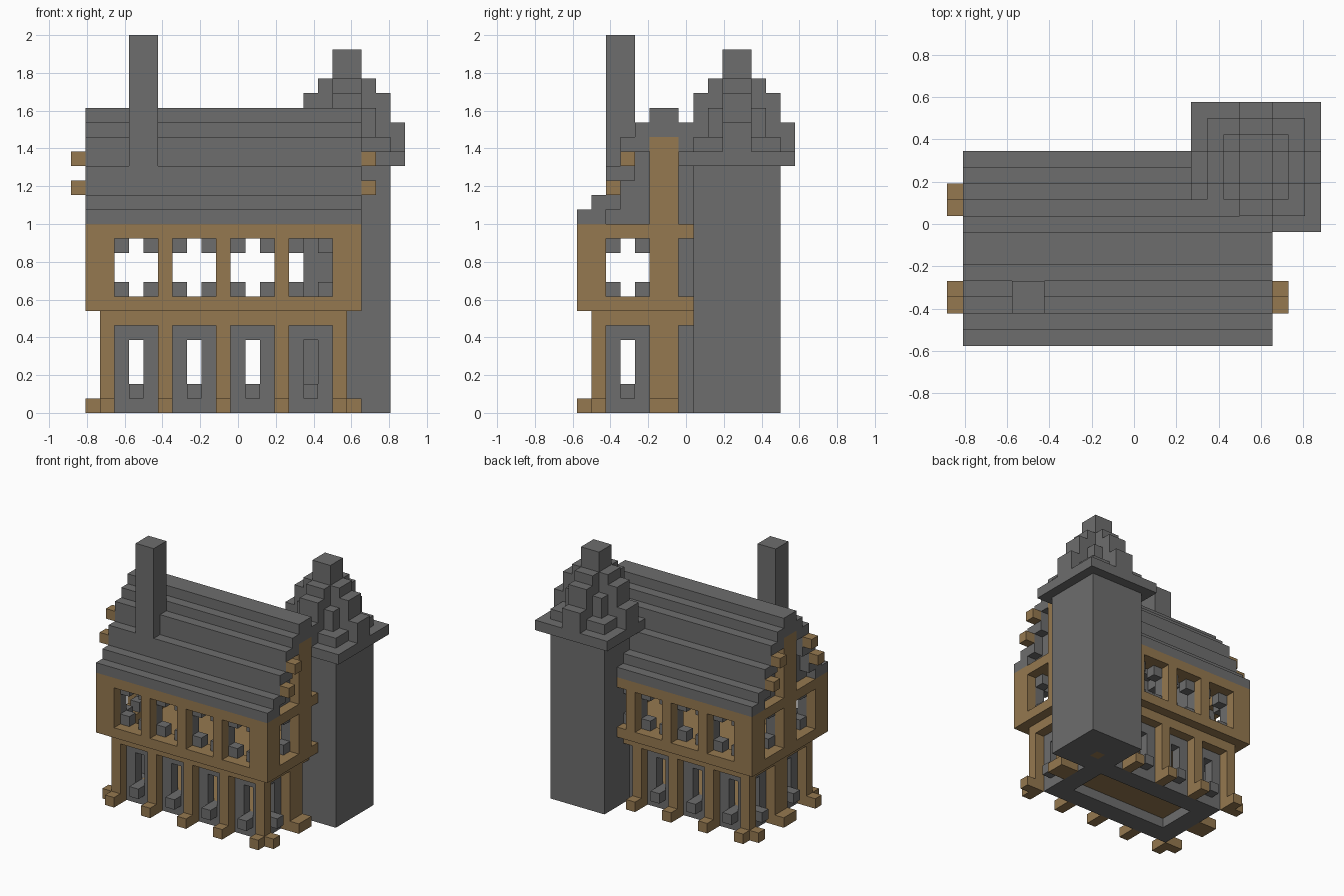
import bpy
import bmesh
from mathutils import Vector

if "Cube" in bpy.data.objects:
    bpy.data.objects.remove(bpy.data.objects["Cube"], do_unlink=True)

UNIT = 1 / 13                      # edge of one building block
ORIGIN = Vector((-11.5, -7.5, 0))  # grid corner, in blocks
cells = {}                         # block position -> part name


def material(name, rgb):
    m = bpy.data.materials.new(name)
    m.use_nodes = True
    m.diffuse_color = (*rgb, 1)
    m.node_tree.nodes["Principled BSDF"].inputs["Base Color"].default_value = (*rgb, 1)
    return m


stone = material("stone grey", (0.155, 0.155, 0.155))
timber = material("timber brown", (0.30, 0.19, 0.08))


def box(part, x, y, z):
    """Fill a block range with a part; part None carves it away."""
    for i in range(*x):
        for j in range(*y):
            for k in range(*z):
                if part:
                    cells[i, j, k] = part
                else:
                    cells.pop((i, j, k), None)


def flip(r, total):
    return (total - r[1], total - r[0])


def mirrored(part, x, y, z):
    """Same box on both sides and both ends of the house."""
    for xx in (x, flip(x, 21)):
        for yy in (y, flip(y, 12)):
            box(part, xx, yy, z)


BAYS = (3, 7, 11, 15)
POSTS = (2, 6, 10, 14, 18)

# Ground storey: foundation ring, floor, stone walls
box("foundation", (3, 18), (2, 10), (0, 1))
box(None, (5, 16), (4, 8), (0, 1))
box("ground_floor", (4, 17), (3, 9), (1, 2))
mirrored("lower_walls", (3, 18), (2, 3), (1, 6))
mirrored("lower_walls", (3, 4), (2, 10), (1, 6))

# Narrow windows with sills
for b in BAYS:
    mirrored(None, (b + 1, b + 2), (2, 3), (2, 5))
    mirrored("window_sills", (b + 1, b + 2), (1, 3), (1, 2))
mirrored(None, (3, 4), (3, 4), (2, 5))
mirrored("window_sills", (2, 4), (3, 4), (1, 2))

# Ground storey posts with protruding feet
for p in POSTS:
    mirrored("lower_posts", (p, p + 1), (1, 2), (0, 6))
    mirrored("post_feet", (p, p + 1), (0, 1), (0, 1))
for y in ((1, 2), (5, 7)):
    mirrored("lower_posts", (2, 3), y, (0, 6))
    mirrored("post_feet", (1, 2), y, (0, 1))

# Middle floor, also the beam between storeys
box("middle_floor", (2, 19), (1, 11), (6, 7))

# Upper storey: recessed wall, cross-shaped windows
mirrored("upper_walls", (2, 19), (1, 2), (8, 12))
mirrored("upper_walls", (2, 3), (1, 11), (8, 12))
for b in BAYS:
    mirrored(None, (b, b + 3), (1, 2), (9, 11))
    mirrored(None, (b + 1, b + 2), (1, 2), (8, 12))
mirrored(None, (2, 3), (2, 5), (9, 11))
mirrored(None, (2, 3), (3, 4), (8, 12))
box("upper_walls", (18, 19), (7, 10), (8, 12))

# Upper storey timber frame
for z in ((7, 8), (12, 13)):
    mirrored("upper_beams", (1, 20), (0, 2), z)
    mirrored("upper_beams", (1, 3), (0, 12), z)
for p in POSTS:
    mirrored("upper_posts", (p, p + 1), (0, 1), (8, 12))
mirrored("upper_posts", (1, 2), (0, 2), (8, 12))

# Stepped roof shell
TOPS = (14, 15, 17, 19, 20, 21)
bottom = 13
for j, top in enumerate(TOPS):
    mirrored("roof", (1, 20), (j, j + 1), (bottom, top))
    if j:
        mirrored("gable_walls", (2, 3), (j, j + 1), (13, bottom))
    bottom = top - 1

# Gable posts and purlin ends
mirrored("gable_posts", (1, 2), (5, 7), (7, 19))
mirrored("purlin_ends", (0, 1), (2, 3), (15, 16))
mirrored("purlin_ends", (0, 1), (3, 4), (17, 18))

# Chimney
box("chimney", (4, 6), (2, 4), (15, 26))

# Tower at the back corner; one post foot shows in its base
box("tower", (16, 22), (8, 14), (0, 17))
box("lower_posts", (18, 19), (10, 11), (0, 1))


def square(part, half, z):
    box(part, (19 - half, 19 + half), (11 - half, 11 + half), z)


def cross(part, half, z):
    box(part, (19 - half, 19 + half), (10, 12), z)
    box(part, (18, 20), (11 - half, 11 + half), z)


# Tower roof: stepped pyramid with a dormer rib on each side
square("tower_roof", 4, (17, 18))
square("tower_roof", 3, (18, 19))
square("tower_roof", 2, (19, 21))
cross("tower_roof", 4, (18, 20))
cross("tower_roof", 3, (20, 22))
cross("tower_roof", 2, (22, 23))
square("tower_spire", 1, (21, 25))

TIMBER_PARTS = {"ground_floor", "lower_posts", "post_feet", "middle_floor",
                "upper_beams", "upper_posts", "gable_posts", "purlin_ends"}


def build(part):
    """Skin the exposed sides of a part's blocks and merge flat areas."""
    bm = bmesh.new()
    for c, name in cells.items():
        if name != part:
            continue
        centre = Vector(c) + Vector((0.5, 0.5, 0.5)) + ORIGIN
        for axis in range(3):
            for sign in (-1, 1):
                n = [0, 0, 0]
                n[axis] = sign
                if tuple(a + b for a, b in zip(c, n)) in cells:
                    continue
                n = Vector(n)
                u = Vector((n.y, n.z, n.x))
                v = n.cross(u)
                corners = (-u - v, u - v, u + v, v - u)
                bm.faces.new([bm.verts.new((centre + (n + q) / 2) * UNIT) for q in corners])
    bmesh.ops.remove_doubles(bm, verts=bm.verts, dist=UNIT / 100)
    bmesh.ops.dissolve_limit(bm, angle_limit=0.01, verts=bm.verts, edges=bm.edges)
    bmesh.ops.triangulate(bm, faces=[f for f in bm.faces if len(f.verts) > 4])
    mesh = bpy.data.meshes.new(part)
    bm.to_mesh(mesh)
    bm.free()
    mesh.materials.append(timber if part in TIMBER_PARTS else stone)
    bpy.context.collection.objects.link(bpy.data.objects.new(part, mesh))


for part in sorted(set(cells.values())):
    build(part)
